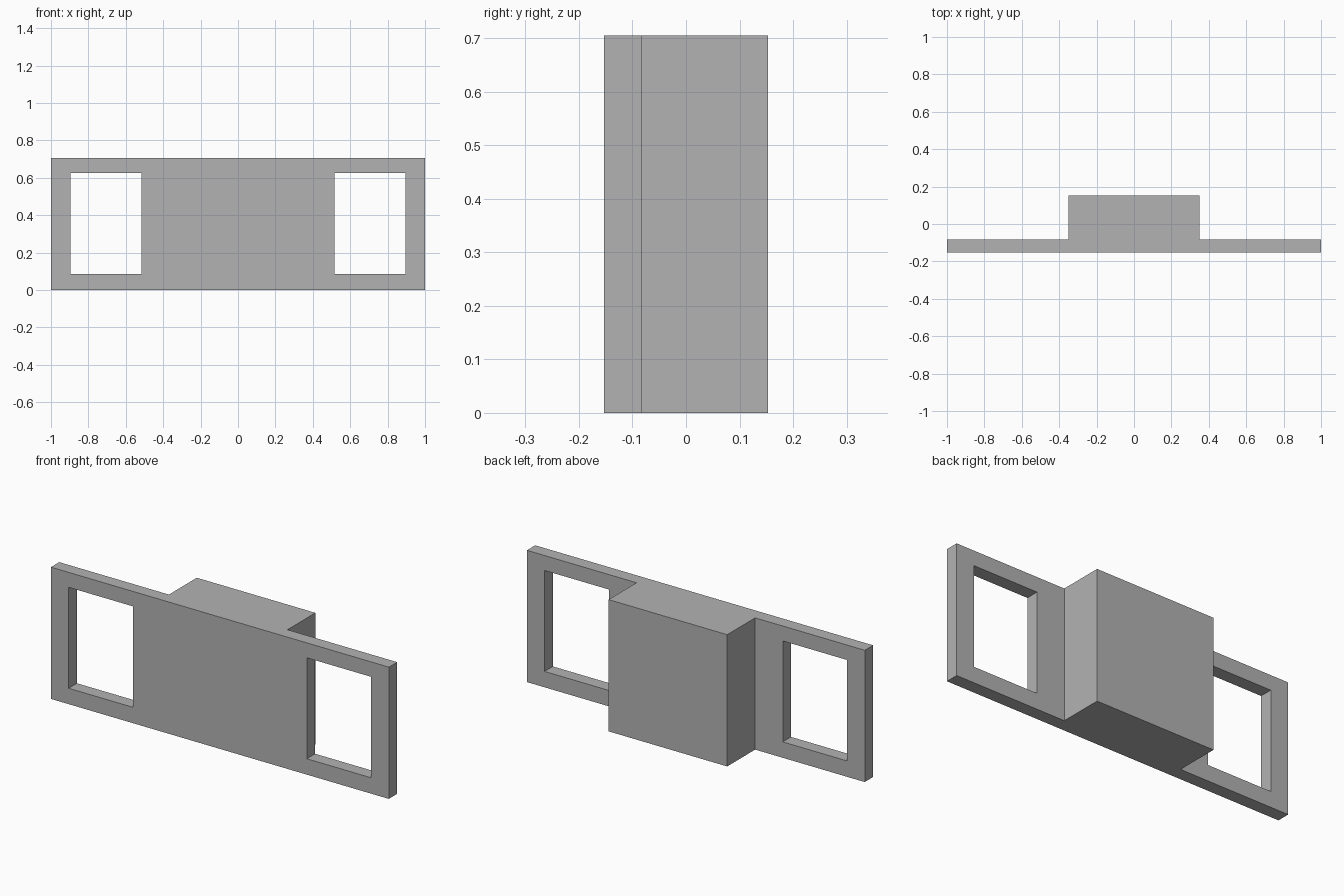
import bpy
import bmesh

cube = bpy.data.objects.get("Cube")
if cube:
    bpy.data.objects.remove(cube, do_unlink=True)

HEIGHT = 0.705
FRONT, STEP, BACK = -0.153, -0.083, 0.153
BLOCK_HALF = 0.351

# Single grey material
grey = bpy.data.materials.new("plain_grey")
grey.use_nodes = True
colour = (0.45, 0.45, 0.45, 1)
grey.diffuse_color = colour
grey.node_tree.nodes["Principled BSDF"].inputs["Base Color"].default_value = colour


def extrude_profile(name, points, z0, z1):
    """Extrude an xy outline from z0 up to z1."""
    bm = bmesh.new()
    face = bm.faces.new([bm.verts.new((x, y, z0)) for x, y in points])
    result = bmesh.ops.extrude_face_region(bm, geom=[face])
    top = [v for v in result["geom"] if isinstance(v, bmesh.types.BMVert)]
    bmesh.ops.translate(bm, vec=(0, 0, z1 - z0), verts=top)
    bmesh.ops.recalc_face_normals(bm, faces=bm.faces)
    mesh = bpy.data.meshes.new(name)
    bm.to_mesh(mesh)
    bm.free()
    mesh.materials.append(grey)
    obj = bpy.data.objects.new(name, mesh)
    bpy.context.collection.objects.link(obj)
    return obj


# Front plate and rear block as one stepped outline
half = [(1, FRONT), (1, STEP), (BLOCK_HALF, STEP), (BLOCK_HALF, BACK)]
outline = half + [(-x, y) for x, y in reversed(half)]
bracket = extrude_profile("stepped_bracket", outline, 0, HEIGHT)

# Rectangular window through each side wing
bpy.context.view_layer.objects.active = bracket
for side, label in ((1, "left"), (-1, "right")):
    inner, outer = side * 0.515, side * 0.895
    corners = [(inner, -0.3), (outer, -0.3), (outer, 0.1), (inner, 0.1)]
    cutter = extrude_profile(label + "_window_cutter", corners, 0.085, 0.625)
    cutter.hide_render = True
    cut = bracket.modifiers.new(label + "_window", "BOOLEAN")
    cut.operation = "DIFFERENCE"
    cut.solver = "EXACT"
    cut.object = cutter
    bpy.ops.object.modifier_apply(modifier=cut.name)
    bpy.data.objects.remove(cutter, do_unlink=True)
